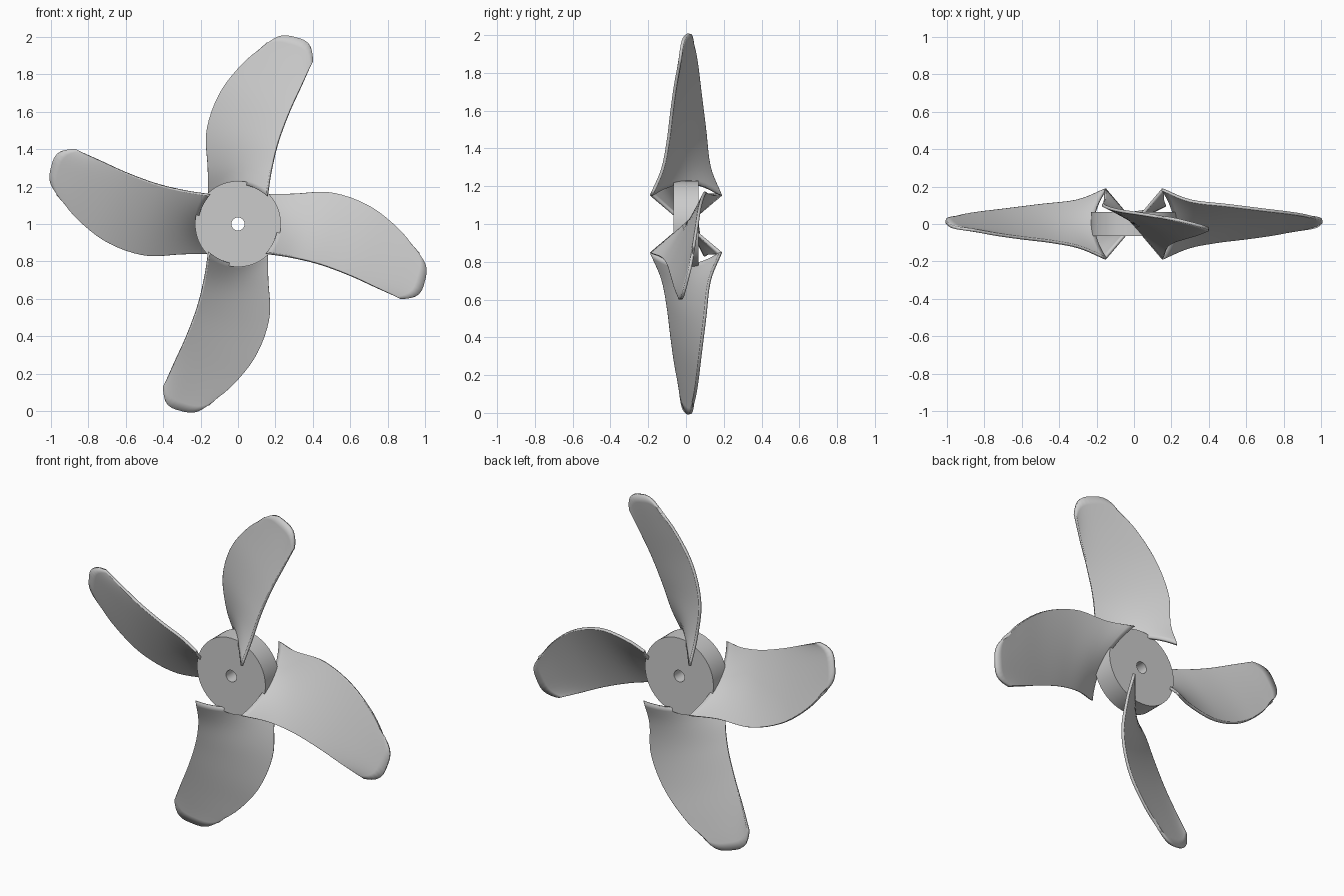
import bpy, bmesh, math
from mathutils import Vector, Matrix

cube = bpy.data.objects.get("Cube")
if cube:
    bpy.data.objects.remove(cube)

CENTRE = Matrix.Translation((0, 0, 1))
HUB_R, HOLE_R, HUB_HALF = 0.23, 0.035, 0.065

grey = bpy.data.materials.new("grey metal")
grey.use_nodes = True
colour = (0.6, 0.6, 0.6, 1)
grey.diffuse_color = colour
grey.node_tree.nodes["Principled BSDF"].inputs["Base Color"].default_value = colour


def make_object(name, bm):
    bmesh.ops.recalc_face_normals(bm, faces=bm.faces)
    mesh = bpy.data.meshes.new(name)
    bm.to_mesh(mesh)
    bm.free()
    mesh.materials.append(grey)
    ob = bpy.data.objects.new(name, mesh)
    bpy.context.collection.objects.link(ob)
    bpy.ops.object.select_all(action='DESELECT')
    ob.select_set(True)
    bpy.context.view_layer.objects.active = ob
    bpy.ops.object.shade_smooth_by_angle(angle=math.radians(35))
    return ob


def spline(points, t):
    """Catmull-Rom point at t in 0..1 along the list."""
    u = t * (len(points) - 1)
    i = min(int(u), len(points) - 2)
    f = u - i
    b, c = points[i], points[i + 1]
    a = points[i - 1] if i else b * 2 - c
    d = points[i + 2] if i + 2 < len(points) else c * 2 - b
    return b + (c - a) * (f / 2) + (a * 2 - b * 5 + c * 4 - d) * (f * f / 2) \
        + (b * 3 - a - c * 3 + d) * (f ** 3 / 2)


# Hub: rectangular profile spun round the shaft axis
bm = bmesh.new()
corners = [(HOLE_R, -HUB_HALF), (HUB_R, -HUB_HALF), (HUB_R, HUB_HALF), (HOLE_R, HUB_HALF)]
ring = [bm.verts.new((r, y, 0)) for r, y in corners]
edges = [bm.edges.new((ring[i], ring[(i + 1) % 4])) for i in range(4)]
bmesh.ops.spin(bm, geom=ring + edges, cent=(0, 0, 0), axis=(0, 1, 0),
               angle=math.tau, steps=48, use_duplicate=False)
bmesh.ops.remove_doubles(bm, verts=bm.verts, dist=0.0005)
hub = make_object("hub", bm)
hub.matrix_world = CENTRE

# Blade edges from root to tip, upright blade, measured from the hub centre
back_edge = [Vector(p) for p in (
    (-0.155, 0.185, 0.15), (-0.158, 0.125, 0.3), (-0.165, 0.1, 0.5),
    (-0.095, 0.075, 0.7), (0.03, 0.055, 0.86), (0.16, 0.035, 0.965))]
front_edge = [Vector(p) for p in (
    (0.155, -0.185, 0.15), (0.178, -0.125, 0.29), (0.215, -0.095, 0.44),
    (0.275, -0.075, 0.6), (0.34, -0.055, 0.74), (0.4, -0.03, 0.87))]
TIP_OUT = Vector((0.35, 0, 0.94))
ROWS, COLS = 24, 16


def blade_point(t, s):
    p = spline(back_edge, t).lerp(spline(front_edge, t), s)
    across = abs(2 * s - 1)
    # root follows the hub, tip swells into a rounded end
    p.z += 0.063 * (1 - across ** 2) * (1 - t) ** 3
    return p + TIP_OUT * (0.07 + 0.03 * s) * (1 - across ** 3.5) * t ** 5


def make_blade(name, turn):
    bm = bmesh.new()
    grid = []
    for i in range(ROWS + 1):
        # columns bunch towards both edges
        grid.append([bm.verts.new(blade_point(i / ROWS, 0.5 - 0.5 * math.cos(math.pi * j / COLS)))
                     for j in range(COLS + 1)])
    for a, b in zip(grid, grid[1:]):
        for j in range(COLS):
            bm.faces.new((a[j], a[j + 1], b[j + 1], b[j]))
    ob = make_object(name, bm)
    solid = ob.modifiers.new("thickness", 'SOLIDIFY')
    solid.thickness = 0.016
    solid.offset = 0
    # thickness first, then smoothing by angle
    bpy.ops.object.modifier_move_to_index(modifier="thickness", index=0)
    ob.matrix_world = CENTRE @ Matrix.Rotation(turn, 4, 'Y')


for k, side in enumerate(("top", "left", "bottom", "right")):
    make_blade(side + "_blade", k * math.pi / 2)
